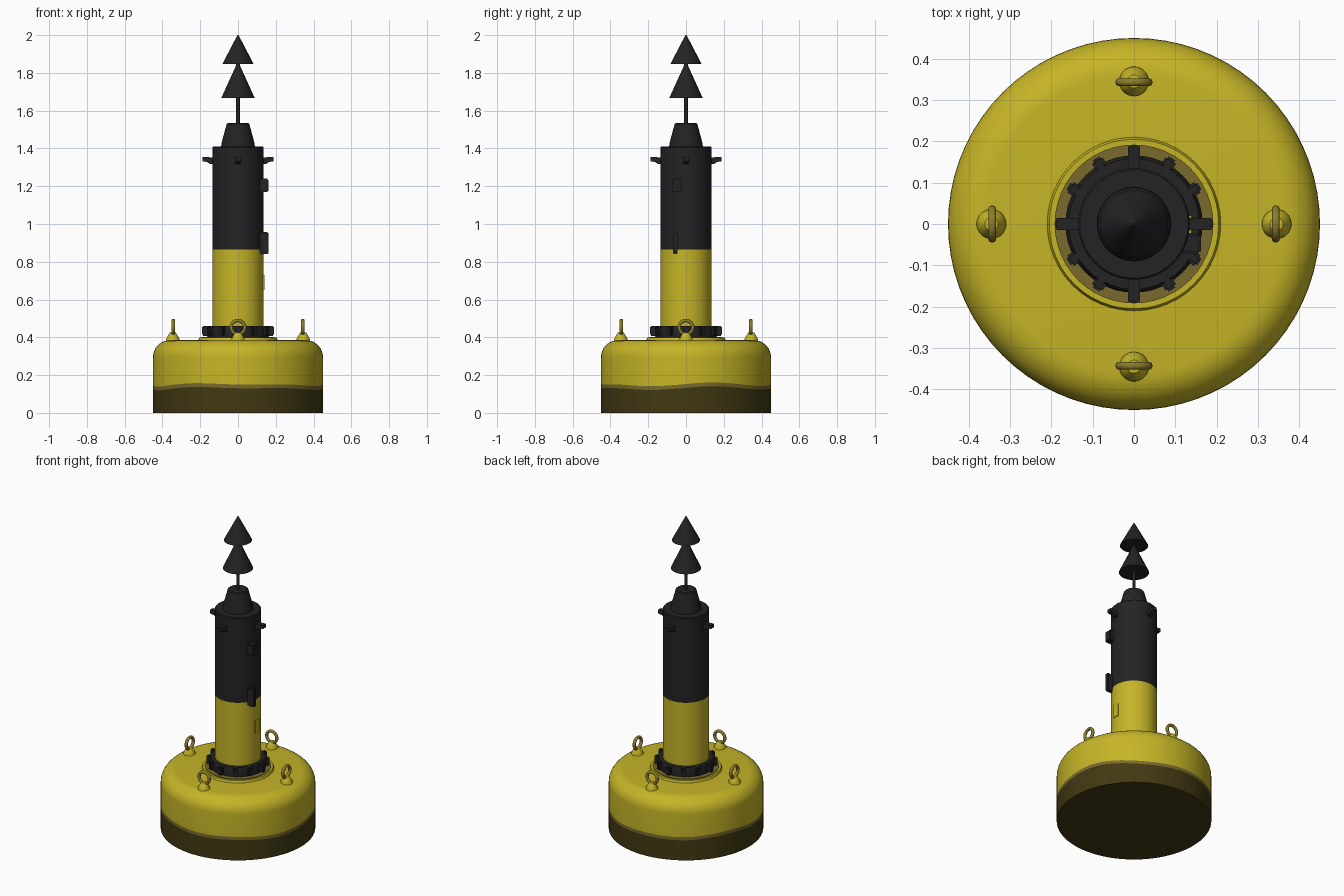
import bpy, bmesh, math
from mathutils import Matrix, Vector

if "Cube" in bpy.data.objects:
    bpy.data.objects.remove(bpy.data.objects["Cube"])


def material(name, rgb):
    m = bpy.data.materials.new(name)
    m.diffuse_color = (*rgb, 1)
    m.use_nodes = True
    m.node_tree.nodes["Principled BSDF"].inputs["Base Color"].default_value = m.diffuse_color
    return m


YELLOW = material("buoy yellow", (0.56, 0.46, 0.02))
BLACK = material("mast black", (0.017, 0.017, 0.017))
BROWN = material("waterline brown", (0.054, 0.04, 0.006))
OLIVE = material("weathered olive", (0.19, 0.145, 0.025))
RING = material("shackle ochre", (0.26, 0.205, 0.025))


def finish(name, bm, mats, angle=35):
    """Turn a bmesh into an object, smooth with sharp edges above the angle."""
    bmesh.ops.recalc_face_normals(bm, faces=bm.faces)
    for f in bm.faces:
        f.smooth = True
    for e in bm.edges:
        if len(e.link_faces) == 2 and e.calc_face_angle(0) > math.radians(angle):
            e.smooth = False
    me = bpy.data.meshes.new(name)
    bm.to_mesh(me)
    bm.free()
    for m in mats:
        me.materials.append(m)
    ob = bpy.data.objects.new(name, me)
    bpy.context.collection.objects.link(ob)
    return ob


def lathe(profile, n=48, wave=None):
    """Revolve (radius, z) points round z; returns a closed bmesh."""
    bm = bmesh.new()
    rings = []
    for r, z in profile:
        if r == 0:
            rings.append([bm.verts.new((0, 0, z))] * n)
            continue
        ring = []
        for i in range(n):
            a = 2 * math.pi * i / n
            dz = wave(a) if wave and 0.1 < z < 0.2 else 0
            ring.append(bm.verts.new((r * math.cos(a), r * math.sin(a), z + dz)))
        rings.append(ring)
    for k, (lo, hi) in enumerate(zip(rings, rings[1:])):
        for i in range(n):
            j = (i + 1) % n
            vs = list(dict.fromkeys((lo[i], lo[j], hi[j], hi[i])))
            if len(vs) > 2:
                bm.faces.new(vs).material_index = k
    return bm


def extrude_xz(points, width):
    """Prism from an (x, z) outline, centred on y."""
    bm = bmesh.new()
    a = [bm.verts.new((x, -width / 2, z)) for x, z in points]
    b = [bm.verts.new((x, width / 2, z)) for x, z in points]
    bm.faces.new(a)
    bm.faces.new(b)
    for i in range(len(a)):
        j = (i + 1) % len(a)
        bm.faces.new((a[i], a[j], b[j], b[i]))
    return bm


def box(name, lo, hi, mat, bevel=0.0):
    lo, hi = Vector(lo), Vector(hi)
    bm = bmesh.new()
    bmesh.ops.create_cube(bm, size=1)
    bmesh.ops.scale(bm, vec=hi - lo, verts=bm.verts)
    bmesh.ops.translate(bm, vec=(lo + hi) / 2, verts=bm.verts)
    if bevel:
        bmesh.ops.bevel(bm, geom=bm.edges[:], offset=bevel, segments=2, affect='EDGES')
    return finish(name, bm, [mat])


# Float: brown below the uneven waterline, olive stripe, yellow above
profile = [(0, 0), (0.45, 0), (0.45, 0.13), (0.45, 0.15)]
for i in range(10):
    a = math.pi / 2 * i / 9
    profile.append((0.36 + 0.09 * math.cos(a), 0.295 + 0.09 * math.sin(a)))
profile.append((0, 0.385))
bm = lathe(profile, 72, lambda a: 0.006 * math.sin(3 * a + 0.5) + 0.005 * math.sin(5 * a))
for f in bm.faces:
    f.material_index = 0 if f.material_index < 2 else 1 if f.material_index == 2 else 2
finish("float", bm, [BROWN, OLIVE, YELLOW])

# Collar and bolted flange at the mast foot
finish("float_collar", lathe([(0, 0.38), (0.212, 0.38), (0.205, 0.398), (0, 0.398)]), [YELLOW] * 3)
finish("float_collar_seat", lathe([(0, 0.39), (0.192, 0.39), (0.192, 0.402), (0, 0.402)]), [OLIVE] * 3)
finish("mast_flange", lathe([(0, 0.395), (0.162, 0.395), (0.166, 0.44), (0.158, 0.46), (0, 0.46)]),
       [BLACK] * 4)
for i in range(12):
    reach = 0.19 if i % 3 == 0 else 0.183
    ob = box(f"flange_lug_{i + 1}", (0.13, -0.015, 0.408), (reach, 0.015, 0.46), BLACK, 0.006)
    ob.rotation_euler.z = math.pi * i / 6

# Mast, split by height into yellow and black
finish("mast", lathe([(0, 0.39), (0.135, 0.39), (0.135, 0.865), (0.135, 1.405), (0.131, 1.41), (0, 1.41)]),
       [YELLOW, YELLOW, BLACK, BLACK, BLACK])

# Tapered cap and topmark pole
finish("mast_cap", lathe([(0, 1.4), (0.09, 1.4), (0.088, 1.425), (0.06, 1.53), (0.054, 1.535), (0, 1.535)]),
       [BLACK] * 5)
finish("topmark_pole", lathe([(0, 1.52), (0.01, 1.52), (0.01, 1.88), (0, 1.88)], 16), [BLACK] * 3)

# Two cones of the topmark
for name, r, z0, z1 in (("lower_cone", 0.088, 1.668, 1.855), ("upper_cone", 0.082, 1.848, 2.0)):
    finish(name, lathe([(0, z0), (r, z0), (0.003, z1), (0, z1)]), [BLACK] * 3)

# Four brackets round the mast head
for i in range(4):
    bm = extrude_xz([(0.12, 1.315), (0.15, 1.318), (0.163, 1.328), (0.188, 1.332),
                     (0.188, 1.355), (0.12, 1.352)], 0.028)
    finish(f"head_bracket_{i + 1}", bm, [BLACK], 30).rotation_euler.z = math.pi / 2 * i

# Fittings on the right side of the mast
box("upper_junction_box", (0.11, -0.072, 1.17), (0.162, -0.022, 1.24), BLACK, 0.006)
box("lower_latch", (0.11, -0.068, 0.84), (0.162, -0.044, 0.958), BLACK, 0.005)
box("data_plate", (0.12, -0.022, 0.65), (0.139, 0.02, 0.73), YELLOW)

# Four lifting eyes: domed foot, short neck and a ring set across the radius
for i in range(4):
    spin = Matrix.Rotation(math.pi / 2 * i, 4, 'Z')
    bm = lathe([(0, 0.375), (0.037, 0.375), (0.035, 0.392), (0.024, 0.412), (0.016, 0.425), (0, 0.427)], 20)
    bmesh.ops.translate(bm, vec=(0.345, 0, 0), verts=bm.verts)
    bm.transform(spin)
    finish(f"lifting_eye_foot_{i + 1}", bm, [YELLOW] * 5, 50)
    tube = [(0.036 + 0.009 * math.cos(t * math.pi / 5), 0.01 * math.sin(t * math.pi / 5))
            for t in range(11)]
    bm = lathe(tube, 32)
    bmesh.ops.remove_doubles(bm, verts=bm.verts, dist=1e-5)
    bm.transform(spin @ Matrix.Translation((0.343, 0, 0.453)) @ Matrix.Rotation(math.pi / 2, 4, 'Y'))
    finish(f"lifting_eye_ring_{i + 1}", bm, [RING] * 10, 60)
